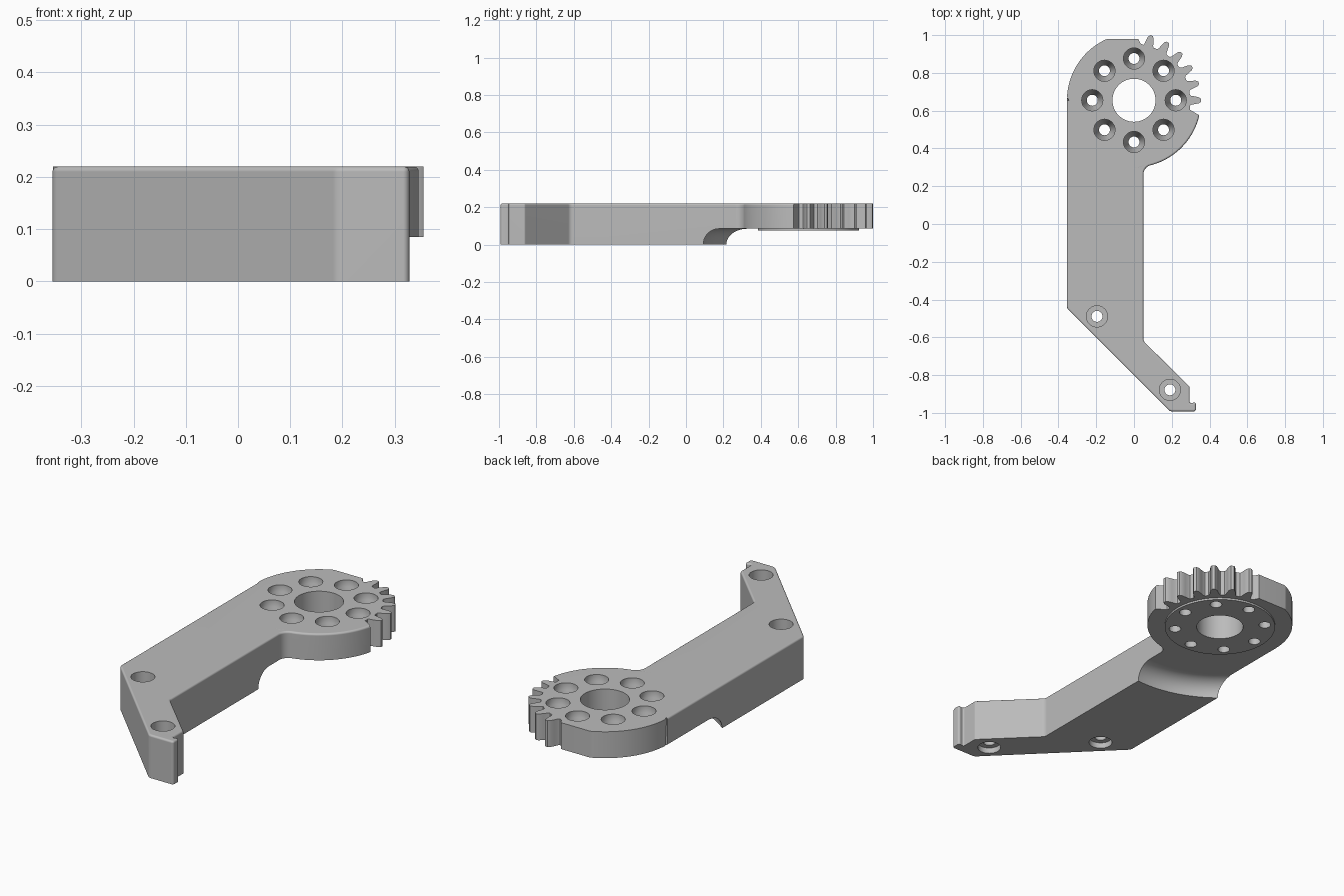
import bpy, bmesh
from math import sin, cos, pi, radians, atan2, tan
from mathutils import Vector

cube = bpy.data.objects.get("Cube")
if cube:
    bpy.data.objects.remove(cube, do_unlink=True)

HUB = Vector((0.0, 0.655))
R = 0.355          # hub and tooth tip radius
TOP, SHELF = 0.22, 0.085

grey = bpy.data.materials.new("plain grey")
grey.use_nodes = True
colour = (0.5, 0.5, 0.5, 1)
grey.diffuse_color = colour
grey.node_tree.nodes["Principled BSDF"].inputs["Base Color"].default_value = colour


def make_object(name, bm):
    bmesh.ops.recalc_face_normals(bm, faces=bm.faces)
    mesh = bpy.data.meshes.new(name)
    bm.to_mesh(mesh)
    bm.free()
    mesh.materials.append(grey)
    ob = bpy.data.objects.new(name, mesh)
    bpy.context.collection.objects.link(ob)
    return ob


def polar(r, deg, centre=HUB):
    return centre + Vector((cos(radians(deg)), sin(radians(deg)))) * r


def arc(centre, r, a0, a1, n):
    return [polar(r, a0 + (a1 - a0) * i / n, centre) for i in range(n + 1)]


def rounded(a, b, c, r, n=6):
    """Points rounding the corner b between a and c."""
    a, b, c = Vector(a), Vector(b), Vector(c)
    u, v = (a - b).normalized(), (c - b).normalized()
    half = u.angle(v) / 2
    centre = b + (u + v).normalized() * r / sin(half)
    p, q = b + u * r / tan(half) - centre, b + v * r / tan(half) - centre
    start, sweep = atan2(p.y, p.x), atan2(p.x * q.y - p.y * q.x, p.dot(q))
    return [centre + Vector((cos(start + sweep * i / n), sin(start + sweep * i / n))) * r
            for i in range(n + 1)]


def lathe(bm, profile, centre, n=48):
    """Closed solid of revolution from (radius, z) pairs."""
    rings = [[bm.verts.new((centre[0] + r * cos(2 * pi * i / n),
                            centre[1] + r * sin(2 * pi * i / n), z)) for i in range(n)]
             for r, z in profile]
    for lo, hi in zip(rings, rings[1:]):
        for i in range(n):
            j = (i + 1) % n
            bm.faces.new((lo[i], lo[j], hi[j], hi[i]))
    bm.faces.new(rings[0])
    bm.faces.new(rings[-1])


# Outline, clockwise: hub back, teeth, hub front, then the cranked arm
outline = arc(HUB, R, 180, 113.7, 20) + [Vector((0.022, 0.98))]
gear_start = len(outline) - 1
tooth = [(5.6, 0.297), (4.5, 0.304), (3.5, 0.325), (2.6, 0.344), (1.2, 0.355)]
outline.append(polar(0.303, 83.5))
for k in range(6):
    mid = 75 - 15 * k
    outline += [polar(r, mid + a) for a, r in tooth]
    outline += [polar(r, mid - a) for a, r in reversed(tooth)]
outline.append(polar(0.3, -9.5))
gear_end = len(outline)
outline += arc(HUB, R, -13, -75.7, 20)
outline += arc(Vector((0.10, 0.2625)), 0.05, 104, 180, 8)
corners = [((0.05, -0.62), 0.03), ((0.295, -0.862), 0.012), ((0.295, -0.95), 0.008),
           ((0.328, -0.943), 0.01), ((0.328, -0.992), 0.012), ((0.19, -0.992), 0.03),
           ((-0.355, -0.447), 0.03)]
path = [(0.05, 0.2)] + [c[0] for c in corners] + [(-0.355, 0.5)]
for i, (p, r) in enumerate(corners):
    outline += rounded(path[i], p, path[i + 2], r)

# Solid body with a softened upper edge everywhere but the teeth
bm = bmesh.new()
low = [bm.verts.new((p.x, p.y, 0)) for p in outline]
high = [bm.verts.new((p.x, p.y, TOP)) for p in outline]
count = len(outline)
bm.faces.new(low)
bm.faces.new(high)
for i in range(count):
    j = (i + 1) % count
    bm.faces.new((low[i], low[j], high[j], high[i]))
bmesh.ops.recalc_face_normals(bm, faces=bm.faces)
rim = [bm.edges.get((high[i], high[(i + 1) % count])) for i in range(count)
       if i >= gear_end]
bmesh.ops.bevel(bm, geom=rim, offset=0.01, segments=4, profile=0.5, affect='EDGES')
body = make_object("geared_arm", bm)


def apply_boolean(tool, operation):
    mod = body.modifiers.new("cut", 'BOOLEAN')
    mod.object, mod.operation, mod.solver = tool, operation, 'EXACT'
    bpy.context.view_layer.objects.active = body
    bpy.ops.object.modifier_apply(modifier=mod.name)
    bpy.data.objects.remove(tool, do_unlink=True)


# Recess under the hub, ending in a round cove
bm = bmesh.new()
cove = [(0.48 + 0.085 * cos(pi / 2 * i / 10), SHELF * sin(pi / 2 * i / 10)) for i in range(11)]
lathe(bm, [(0.565, -0.1)] + cove, HUB, 128)
apply_boolean(make_object("hub_recess", bm), 'DIFFERENCE')

# Thin round boss under the hub
bm = bmesh.new()
lathe(bm, [(0.27, 0.075), (0.27, 0.12)], HUB, 80)
apply_boolean(make_object("hub_boss", bm), 'UNION')

# Centre bore, eight countersunk hub holes, two counterbored arm holes
bm = bmesh.new()
lathe(bm, [(0.114, -0.1), (0.114, 0.4)], HUB, 64)
for k in range(8):
    lathe(bm, [(0.029, -0.1), (0.029, 0.135), (0.056, 0.185), (0.056, 0.4)],
          polar(0.221, 45 * k), 32)
for spot in ((-0.196, -0.489), (0.19, -0.878)):
    lathe(bm, [(0.056, -0.1), (0.056, 0.03), (0.029, 0.03), (0.029, 0.12),
               (0.056, 0.12), (0.056, 0.4)], spot, 32)
apply_boolean(make_object("hole_cutters", bm), 'DIFFERENCE')

# Smooth curved walls, crisp edges
for ob in bpy.context.selected_objects:
    ob.select_set(False)
body.select_set(True)
bpy.context.view_layer.objects.active = body
bpy.ops.object.shade_smooth_by_angle(angle=radians(32))
weighted = body.modifiers.new("even_shading", 'WEIGHTED_NORMAL')
weighted.keep_sharp = True
